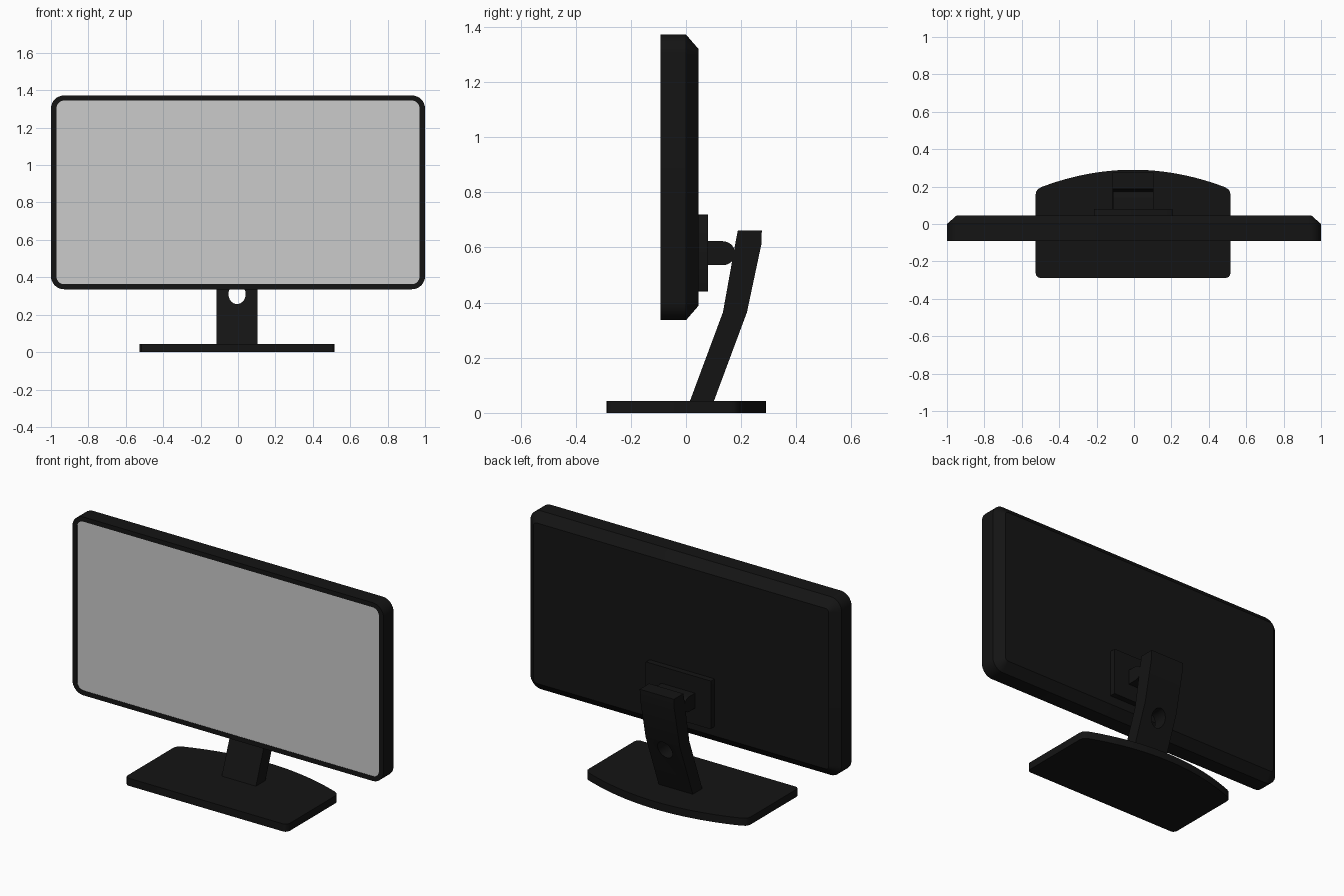
import bpy, bmesh
from math import sin, cos, pi, radians

if "Cube" in bpy.data.objects:
    bpy.data.objects.remove(bpy.data.objects["Cube"])

black = bpy.data.materials.new("black_plastic")
black.diffuse_color = (0.007, 0.007, 0.007, 1)
black.use_nodes = True
black.node_tree.nodes["Principled BSDF"].inputs["Base Color"].default_value = black.diffuse_color
CX = -0.005  # stand centre line


def loft(name, loops, mat=black, smooth=True):
    """Skin a stack of equal-length point loops and cap both ends."""
    bm = bmesh.new()
    rings = [[bm.verts.new(p) for p in loop] for loop in loops]
    n = len(rings[0])
    for a, b in zip(rings, rings[1:]):
        for i in range(n):
            j = (i + 1) % n
            bm.faces.new((a[i], a[j], b[j], b[i]))
    bm.faces.new(rings[0][::-1])
    bm.faces.new(rings[-1])
    bmesh.ops.recalc_face_normals(bm, faces=bm.faces)
    me = bpy.data.meshes.new(name)
    bm.to_mesh(me)
    bm.free()
    ob = bpy.data.objects.new(name, me)
    bpy.context.collection.objects.link(ob)
    if mat:
        me.materials.append(mat)
    bpy.ops.object.select_all(action='DESELECT')
    ob.select_set(True)
    bpy.context.view_layer.objects.active = ob
    if smooth:
        bpy.ops.object.shade_smooth_by_angle(angle=radians(30))
    return ob


def rounded(cx, cz, hw, hh, r, y, seg=8):
    """Rounded rectangle in the xz plane at depth y."""
    pts = []
    for q, (sx, sz) in enumerate(((1, 1), (-1, 1), (-1, -1), (1, -1))):
        for k in range(seg + 1):
            a = (q + k / seg) * pi / 2
            pts.append((cx + sx * (hw - r) + r * cos(a), y, cz + sz * (hh - r) + r * sin(a)))
    return pts


# Housing: recessed front, straight rim, chamfered back
ZC, HH = 0.854, 0.518
loft("monitor_housing", [
    rounded(0, ZC, 0.97, HH - 0.027, 0.04, -0.08),
    rounded(0, ZC, 0.97, HH - 0.027, 0.04, -0.092),
    rounded(0, ZC, 1.0, HH, 0.07, -0.092),
    rounded(0, ZC, 1.0, HH, 0.07, 0.0),
    rounded(0, ZC, 0.949, HH - 0.052, 0.02, 0.045)])

# Screen panel
loft("screen", [rounded(0, ZC, 0.97, HH - 0.027, 0.04, y) for y in (-0.09, -0.075)], mat=None)

# Mounting plate on the back
loft("mount_plate", [rounded(CX, 0.58, 0.21, 0.14, 0.005, y, 2) for y in (0.04, 0.079)])

# Hinge block with a rounded end
r, zc = 0.0435, 0.579
arc = [(0.134 + r * cos(a), zc + r * sin(a)) for a in (-pi / 2 + pi * k / 16 for k in range(17))]
hinge = [(0.07, zc - r)] + arc + [(0.07, zc + r)]
loft("hinge", [[(CX + x, y, z) for y, z in hinge] for x in (-0.108, 0.108)])

# Bent neck
neck_profile = [(0.0, 0.004), (0.087, 0.004), (0.102, 0.045), (0.221, 0.365), (0.273, 0.61),
                (0.275, 0.662), (0.188, 0.662), (0.178, 0.61), (0.134, 0.365), (0.015, 0.045)]
neck = loft("neck", [[(CX + x, y, z) for y, z in neck_profile] for x in (-0.11, 0.11)], smooth=False)

# Cable hole through the neck
angles = [2 * pi * k / 32 for k in range(32)]
cutter = loft("hole_cutter", [[(CX + 0.046 * cos(a), y, 0.31 + 0.053 * sin(a)) for a in angles]
                              for y in (-0.05, 0.4)])
cutter.hide_render = True
mod = neck.modifiers.new("hole", 'BOOLEAN')
mod.operation, mod.object, mod.solver = 'DIFFERENCE', cutter, 'EXACT'
bpy.context.view_layer.objects.active = neck
bpy.ops.object.modifier_apply(modifier="hole")
bpy.data.objects.remove(cutter)
bpy.ops.object.select_all(action='DESELECT')
neck.select_set(True)
bpy.ops.object.shade_smooth_by_angle(angle=radians(30))

# Base: straight front, bowed back edge
half = [(0.497, -0.288), (0.510, -0.284), (0.518, -0.275), (0.521, -0.262),
        (0.521, 0.155), (0.518, 0.173), (0.509, 0.186)]
half += [(x, 0.29 - 0.385 * x * x) for x in (0.49 * (1 - k / 12) for k in range(12))]
outline = half + [(0, 0.29)] + [(-x, y) for x, y in reversed(half)]
loft("base", [[(CX + x, y, z) for x, y in outline] for z in (0, 0.044)])
